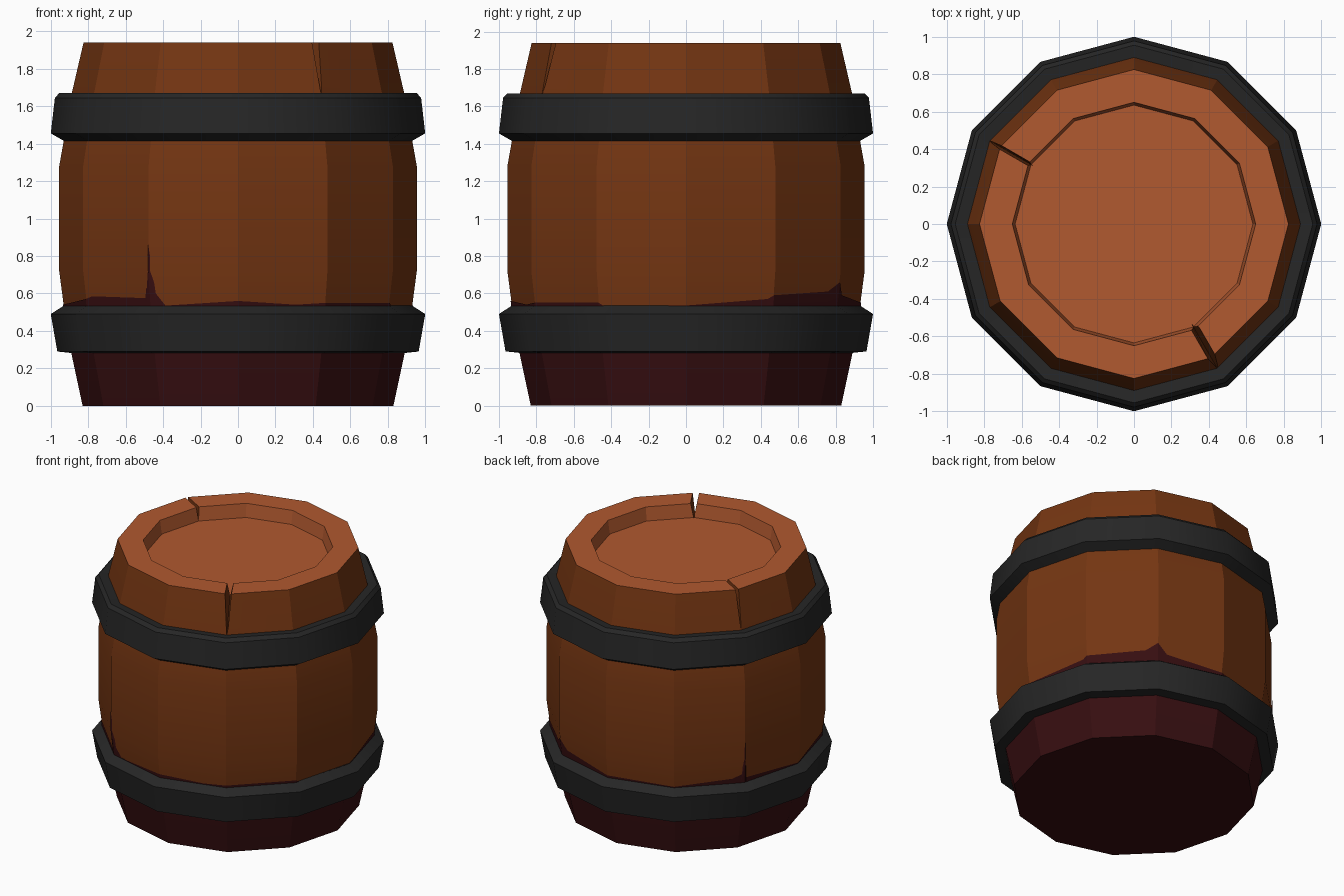
import bpy, bmesh
from math import radians, cos, sin

cube = bpy.data.objects.get("Cube")
if cube:
    bpy.data.objects.remove(cube)

SIDES = 12
HEIGHT = 1.94


def material(name, rgb):
    m = bpy.data.materials.new(name)
    m.use_nodes = True
    m.diffuse_color = (*rgb, 1)
    m.node_tree.nodes["Principled BSDF"].inputs["Base Color"].default_value = (*rgb, 1)
    return m


wood = material("brown wood", (0.175, 0.036, 0.006))
lid = material("orange wood", (0.44, 0.1, 0.029))
stain = material("dark red stain", (0.038, 0.0045, 0.0055))
iron = material("black iron", (0.0195, 0.0195, 0.0195))


def finish(name, bm, mats, smooth=None):
    mesh = bpy.data.meshes.new(name)
    bm.to_mesh(mesh)
    bm.free()
    for m in mats:
        mesh.materials.append(m)
    obj = bpy.data.objects.new(name, mesh)
    bpy.context.collection.objects.link(obj)
    if smooth:
        shade(obj, smooth)
    return obj


def shade(obj, angle):
    bpy.ops.object.select_all(action='DESELECT')
    obj.select_set(True)
    bpy.context.view_layer.objects.active = obj
    bpy.ops.object.shade_smooth_by_angle(angle=radians(angle))


def lathe(profile, closed):
    """Sweep (radius, z) points around z; open profiles get end caps."""
    bm = bmesh.new()
    rings = []
    for r, z in profile:
        rings.append([bm.verts.new((r * cos(radians(360 / SIDES * i)),
                                    r * sin(radians(360 / SIDES * i)), z))
                      for i in range(SIDES)])
    pairs = list(zip(rings, rings[1:]))
    if closed:
        pairs.append((rings[-1], rings[0]))
    else:
        bm.faces.new(rings[0])
        bm.faces.new(rings[-1])
    for a, b in pairs:
        for i in range(SIDES):
            j = (i + 1) % SIDES
            bm.faces.new((a[i], a[j], b[j], b[i]))
    bmesh.ops.recalc_face_normals(bm, faces=bm.faces)
    return bm


# Barrel body: staves, rim and recessed lid
staves = [(0.83, 0), (0.89, 0.28), (0.93, 0.53), (0.955, 0.72), (0.955, 1.28),
          (0.93, 1.42), (0.89, 1.66), (0.825, HEIGHT)]
bm = lathe(staves + [(0.65, HEIGHT), (0.635, HEIGHT - 0.1)], False)
for f in bm.faces:
    c = f.calc_center_median()
    if c.z < 0.53:
        f.material_index = 2
    elif c.z > HEIGHT - 0.11:
        f.material_index = 1
body = finish("barrel_body", bm, [wood, lid, stain])


# Wedge-shaped splits through the rim
def split(angle, width):
    bm = bmesh.new()
    ends = []
    for r, tip in ((0.6, 1.85), (1.0, 1.58)):
        ends.append([bm.verts.new(p) for p in ((r, -width / 2, 2), (r, width / 2, 2), (r, 0, tip))])
    a, b = ends
    bm.faces.new(a)
    bm.faces.new(b)
    for i in range(3):
        j = (i + 1) % 3
        bm.faces.new((a[i], a[j], b[j], b[i]))
    bmesh.ops.recalc_face_normals(bm, faces=bm.faces)
    cutter = finish("split_cutter", bm, [wood, lid, stain])
    cutter.rotation_euler.z = radians(angle)
    cutter.hide_render = True
    mod = body.modifiers.new("split", 'BOOLEAN')
    mod.operation = 'DIFFERENCE'
    mod.solver = 'EXACT'
    mod.object = cutter
    bpy.context.view_layer.update()
    bpy.ops.object.select_all(action='DESELECT')
    body.select_set(True)
    bpy.context.view_layer.objects.active = body
    bpy.ops.object.modifier_apply(modifier=mod.name)
    bpy.data.objects.remove(cutter)


split(-60, 0.06)
split(150, 0.03)
shade(body, 22)


# Iron hoops
def hoop(name, profile):
    finish(name, lathe(profile, True), [iron], 35)


hoop("lower_hoop", [(0.87, 0.28), (0.965, 0.29), (1.0, 0.49), (0.93, 0.535), (0.87, 0.5)])
hoop("upper_hoop", [(0.87, 1.45), (0.93, 1.415), (1.0, 1.455), (0.978, 1.645),
                    (0.955, 1.67), (0.87, 1.66)])


# Ragged stain creeping up the staves above the lower hoop
def stave_point(angle, z):
    for (r0, z0), (r1, z1) in zip(staves, staves[1:]):
        if z0 <= z <= z1:
            r = r0 + (r1 - r0) * (z - z0) / (z1 - z0)
            break
    r = (r + 0.004) * cos(radians(15)) / cos(radians(angle % 30 - 15))
    return (r * cos(radians(angle)), r * sin(radians(angle)), z)


edge = [(-150, 0.57), (-147, 0.585), (-122, 0.575), (-120, 0.86), (-118, 0.6), (-115, 0.535),
        (-90, 0.56), (-70, 0.54), (-60, 0.55), (-30, 0.55), (-28, 0.53), (0, 0.535),
        (28, 0.57), (30, 0.59), (55, 0.61), (60, 0.66), (64, 0.59), (90, 0.55),
        (120, 0.54), (145, 0.57), (149, 0.6), (150, 0.85), (151, 0.57), (180, 0.54), (210, 0.57)]
bm = bmesh.new()
columns = []
for angle, top in edge:
    heights = [0.45, 0.53, min(top, 0.72), top] if top > 0.72 else [0.45, 0.5, (0.5 + top) / 2, top]
    columns.append([bm.verts.new(stave_point(angle, z)) for z in heights])
for a, b in zip(columns, columns[1:]):
    for k in range(3):
        bm.faces.new((a[k], b[k], b[k + 1], a[k + 1]))
finish("stain_edge", bm, [stain])
